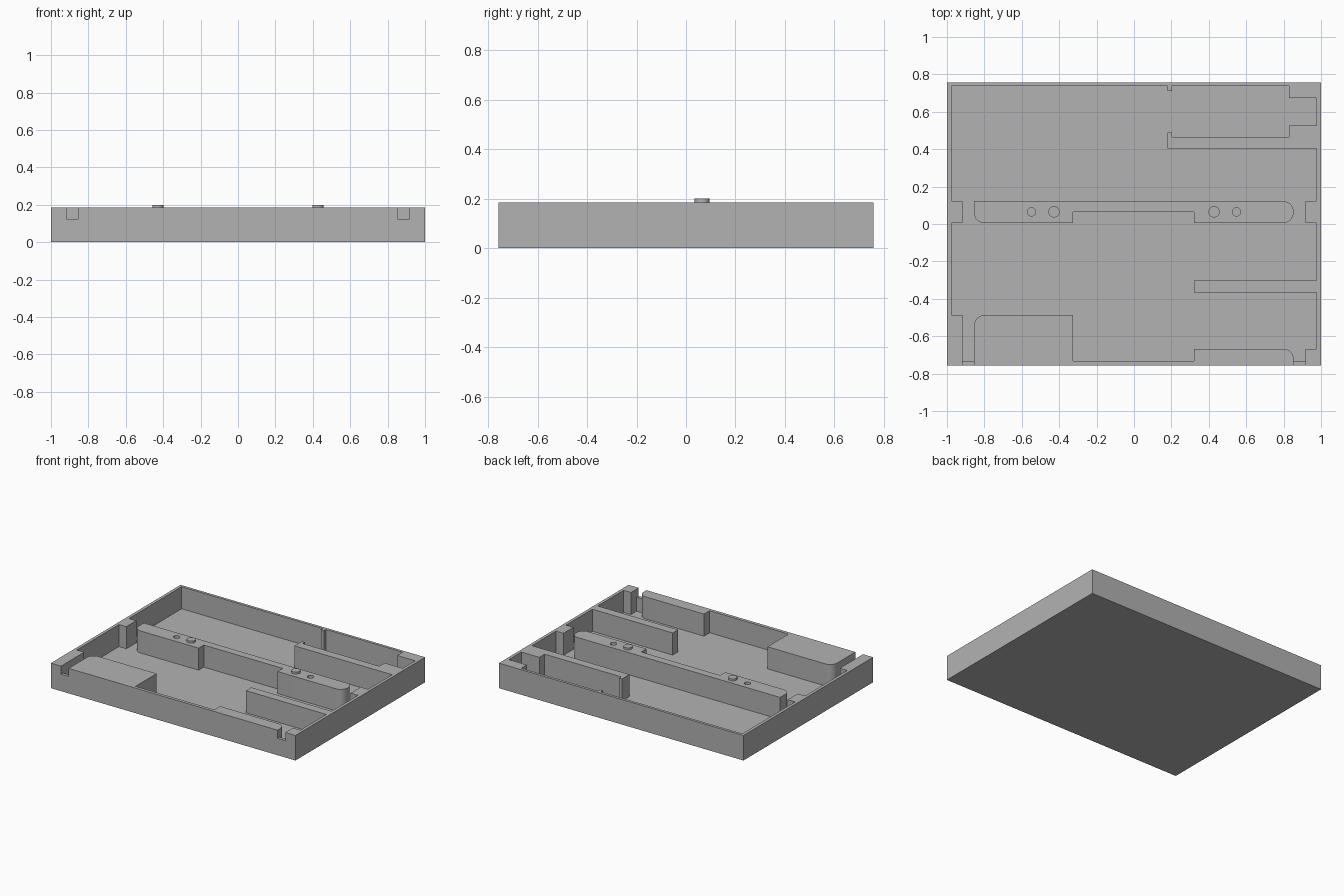
import bpy, bmesh
from math import pi
from mathutils import Vector

cube = bpy.data.objects.get("Cube")
if cube:
    bpy.data.objects.remove(cube, do_unlink=True)

HALF_X, HALF_Y = 1.0, 0.757      # outer footprint
TOP, FLOOR = 0.185, 0.022        # rim height and floor thickness
IN_X = 0.977                     # inner face of the side walls
FRONT, BACK = -0.733, 0.737      # inner faces of the front and back walls
POST_X, BAR_L, BAR_R = 0.917, -0.855, 0.853
BAR_Y0, BAR_Y1 = 0.005, 0.122    # centre bar and side posts
GAP_L, GAP_R = -0.325, 0.32      # open middle section
CORNER = 0.055

grey = bpy.data.materials.new("plain grey")
grey.use_nodes = True
colour = (0.448, 0.448, 0.448, 1)
grey.diffuse_color = colour
grey.node_tree.nodes["Principled BSDF"].inputs["Base Color"].default_value = colour


def rounded(points, steps=10):
    """Outline whose corners with a third value are rounded to that radius."""
    result = []
    for i, point in enumerate(points):
        corner = Vector(point[:2])
        if len(point) < 3:
            result.append(corner)
            continue
        to_prev = (Vector(points[i - 1][:2]) - corner).normalized()
        to_next = (Vector(points[(i + 1) % len(points)][:2]) - corner).normalized()
        centre = corner + (to_prev + to_next) * point[2]
        for k in range(steps + 1):
            start = -to_next * point[2]
            angle = pi / 2 * k / steps
            turn = start.copy()
            end = -to_prev * point[2]
            from math import cos, sin
            turn = start * cos(angle) + end * sin(angle)
            result.append(centre + turn)
    return result


def prism(name, outline, z0, z1):
    """Extrude a flat outline between two heights."""
    bm = bmesh.new()
    face = bm.faces.new([bm.verts.new((p[0], p[1], z0)) for p in outline])
    sides = bmesh.ops.extrude_face_region(bm, geom=[face])["geom"]
    moved = [v for v in sides if isinstance(v, bmesh.types.BMVert)]
    bmesh.ops.translate(bm, vec=(0, 0, z1 - z0), verts=moved)
    bmesh.ops.recalc_face_normals(bm, faces=bm.faces)
    mesh = bpy.data.meshes.new(name)
    bm.to_mesh(mesh)
    bm.free()
    mesh.materials.append(grey)
    obj = bpy.data.objects.new(name, mesh)
    bpy.context.collection.objects.link(obj)
    return obj


def box(name, x0, x1, y0, y1, z0, z1):
    return prism(name, [(x0, y0), (x1, y0), (x1, y1), (x0, y1)], z0, z1)


def disc(name, x, y, radius, z0, z1):
    square = [(x - radius, y - radius, radius), (x + radius, y - radius, radius),
              (x + radius, y + radius, radius), (x - radius, y + radius, radius)]
    outline = rounded(square)
    # drop the doubled points where the quarter arcs meet
    clean = [p for i, p in enumerate(outline) if (p - outline[i - 1]).length > 1e-5]
    return prism(name, clean, z0, z1)


def activate(obj):
    bpy.ops.object.select_all(action="DESELECT")
    obj.select_set(True)
    bpy.context.view_layer.objects.active = obj


def cut(obj, cutter):
    """Subtract the cutter and remove it."""
    cutter.hide_render = True
    activate(obj)
    mod = obj.modifiers.new("cut", "BOOLEAN")
    mod.operation, mod.solver, mod.object = "DIFFERENCE", "EXACT", cutter
    bpy.ops.object.modifier_apply(modifier=mod.name)
    bpy.data.objects.remove(cutter, do_unlink=True)


def smooth(obj):
    activate(obj)
    bpy.ops.object.shade_smooth_by_angle()


# Tray: solid slab hollowed by one pocket that leaves walls, posts and ribs
tray = box("tray", -HALF_X, HALF_X, -HALF_Y, HALF_Y, 0, TOP)

front_edge = [
    (-POST_X, FRONT), (BAR_L, FRONT), (BAR_L, -0.487, CORNER), (GAP_L, -0.487),
    (GAP_L, FRONT), (GAP_R, FRONT), (GAP_R, -0.667), (BAR_R, -0.667, CORNER),
    (BAR_R, FRONT), (POST_X, FRONT), (POST_X, -0.667), (IN_X, -0.667)]
right_edge = [
    # short rib
    (IN_X, -0.365), (GAP_R, -0.365), (GAP_R, -0.302), (IN_X, -0.302),
    # right post
    (IN_X, BAR_Y0), (POST_X, BAR_Y0), (POST_X, BAR_Y1), (IN_X, BAR_Y1),
    # long rib with a lip at its tip
    (IN_X, 0.403), (0.18, 0.403), (0.18, 0.49), (0.203, 0.49), (0.203, 0.465),
    # socket in the back right corner
    (0.83, 0.465), (0.83, 0.527), (IN_X, 0.527), (IN_X, 0.673), (0.83, 0.673)]
back_edge = [
    (0.83, BACK), (0.203, BACK), (0.203, 0.712), (0.18, 0.712), (0.18, BACK),
    (-IN_X, BACK)]
left_edge = [
    (-IN_X, BAR_Y1), (-POST_X, BAR_Y1), (-POST_X, BAR_Y0), (-IN_X, BAR_Y0),
    (-IN_X, -0.487), (-POST_X, -0.487)]
pocket = rounded(front_edge + right_edge + back_edge + left_edge)
cut(tray, prism("pocket_cutter", pocket, FLOOR, TOP + 0.1))

# Two notches through the front wall
for x0, x1 in ((-POST_X, BAR_L), (BAR_R, POST_X)):
    cut(tray, box("notch_cutter", x0, x1, -HALF_Y - 0.1, FRONT + 0.01, 0.125, TOP + 0.1))
smooth(tray)

# Centre bar with a recessed middle
bar = prism("centre_bar", rounded([
    (BAR_L, BAR_Y0, CORNER), (GAP_L, BAR_Y0), (GAP_L, 0.065), (GAP_R, 0.065),
    (GAP_R, BAR_Y0), (BAR_R, BAR_Y0, CORNER), (BAR_R, BAR_Y1, CORNER),
    (BAR_L, BAR_Y1)]), FLOOR - 0.005, TOP)

# Holes and locating pegs on each half of the bar
for side, sign in (("right", -1), ("left", 1)):
    cut(bar, disc("hole_cutter", sign * 0.548, 0.065, 0.022, TOP - 0.06, TOP + 0.1))
    smooth(disc(side + "_peg", sign * 0.428, 0.065, 0.03, TOP - 0.01, 0.2))
smooth(bar)
